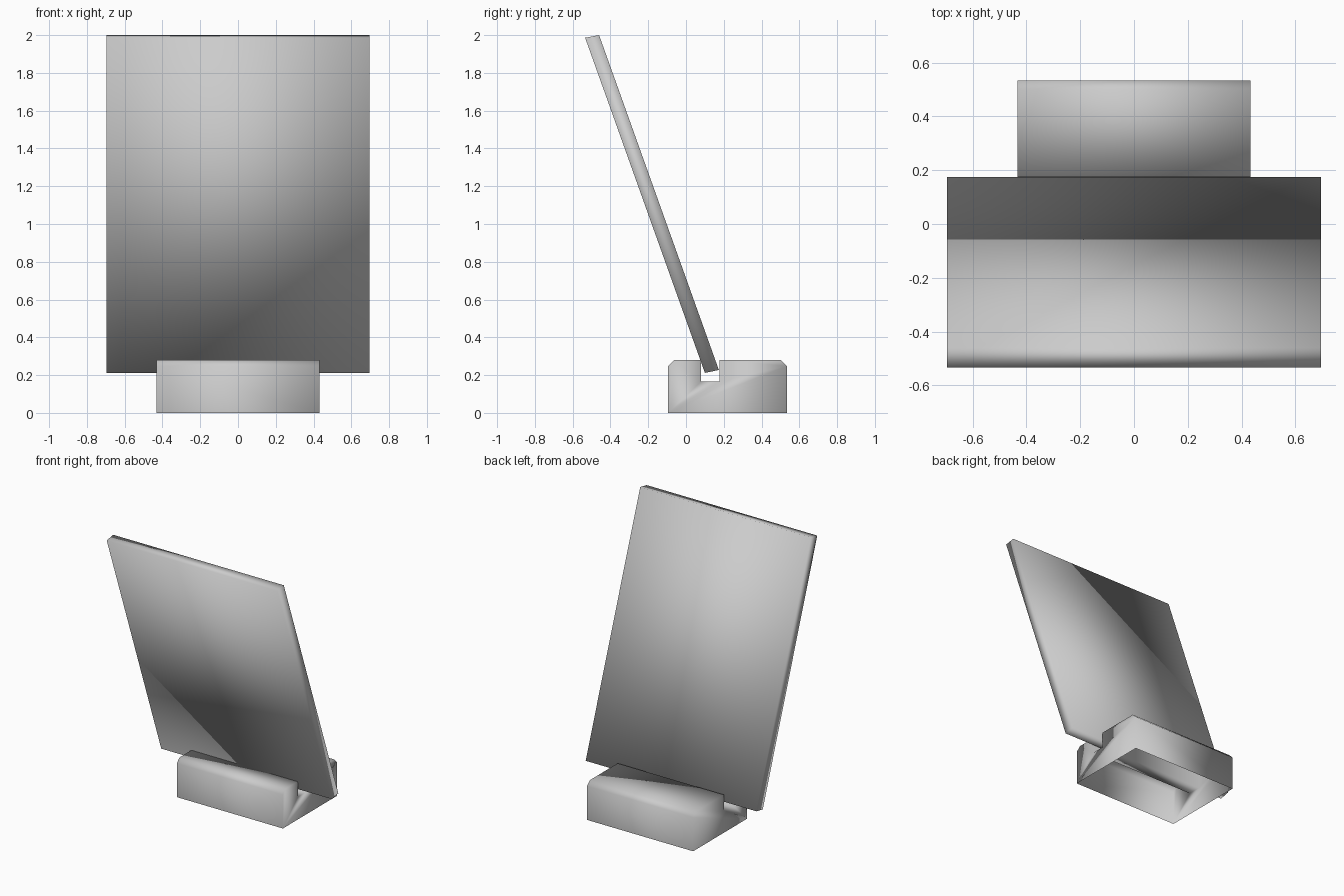
import bpy
import bmesh

# Remove the default cube
cube = bpy.data.objects.get("Cube")
if cube:
    bpy.data.objects.remove(cube, do_unlink=True)

# Single grey material
grey = bpy.data.materials.new("light grey")
grey.use_nodes = True
color = (0.6, 0.6, 0.6, 1.0)
grey.diffuse_color = color
grey.node_tree.nodes["Principled BSDF"].inputs["Base Color"].default_value = color


def extrude_profile(name, profile, half_width, open_bottom=False):
    """Sweep a (y, z) profile across x; the last edge may be left open."""
    bm = bmesh.new()
    left = [bm.verts.new((half_width, y, z)) for y, z in profile]
    right = [bm.verts.new((-half_width, y, z)) for y, z in profile]
    bm.faces.new(left)
    bm.faces.new(reversed(right))
    count = len(profile)
    for i in range(count - 1 if open_bottom else count):
        j = (i + 1) % count
        bm.faces.new((left[j], left[i], right[i], right[j]))
    bmesh.ops.recalc_face_normals(bm, faces=bm.faces)
    for face in bm.faces:
        face.smooth = True
    mesh = bpy.data.meshes.new(name)
    bm.to_mesh(mesh)
    bm.free()
    mesh.materials.append(grey)
    obj = bpy.data.objects.new(name, mesh)
    bpy.context.collection.objects.link(obj)
    return obj


# Dock base: hollow shell with chamfered top edges and a slot, open underneath
FRONT, BACK, TOP, CHAMFER = -0.095, 0.534, 0.28, 0.032
SLOT_FRONT, SLOT_BACK, SLOT_FLOOR = 0.079, 0.177, 0.165
extrude_profile("dock_base", [
    (BACK, 0), (BACK, TOP - CHAMFER), (BACK - CHAMFER, TOP),
    (SLOT_BACK, TOP), (SLOT_BACK, SLOT_FLOOR),
    (SLOT_FRONT, SLOT_FLOOR), (SLOT_FRONT, TOP),
    (FRONT + CHAMFER, TOP), (FRONT, TOP - CHAMFER), (FRONT, 0),
], 0.432, open_bottom=True)

# Leaning panel standing in the slot
extrude_profile("leaning_panel", [
    (0.1, 0.212), (0.174, 0.227), (-0.46, 2.0), (-0.534, 1.986),
], 0.695)
